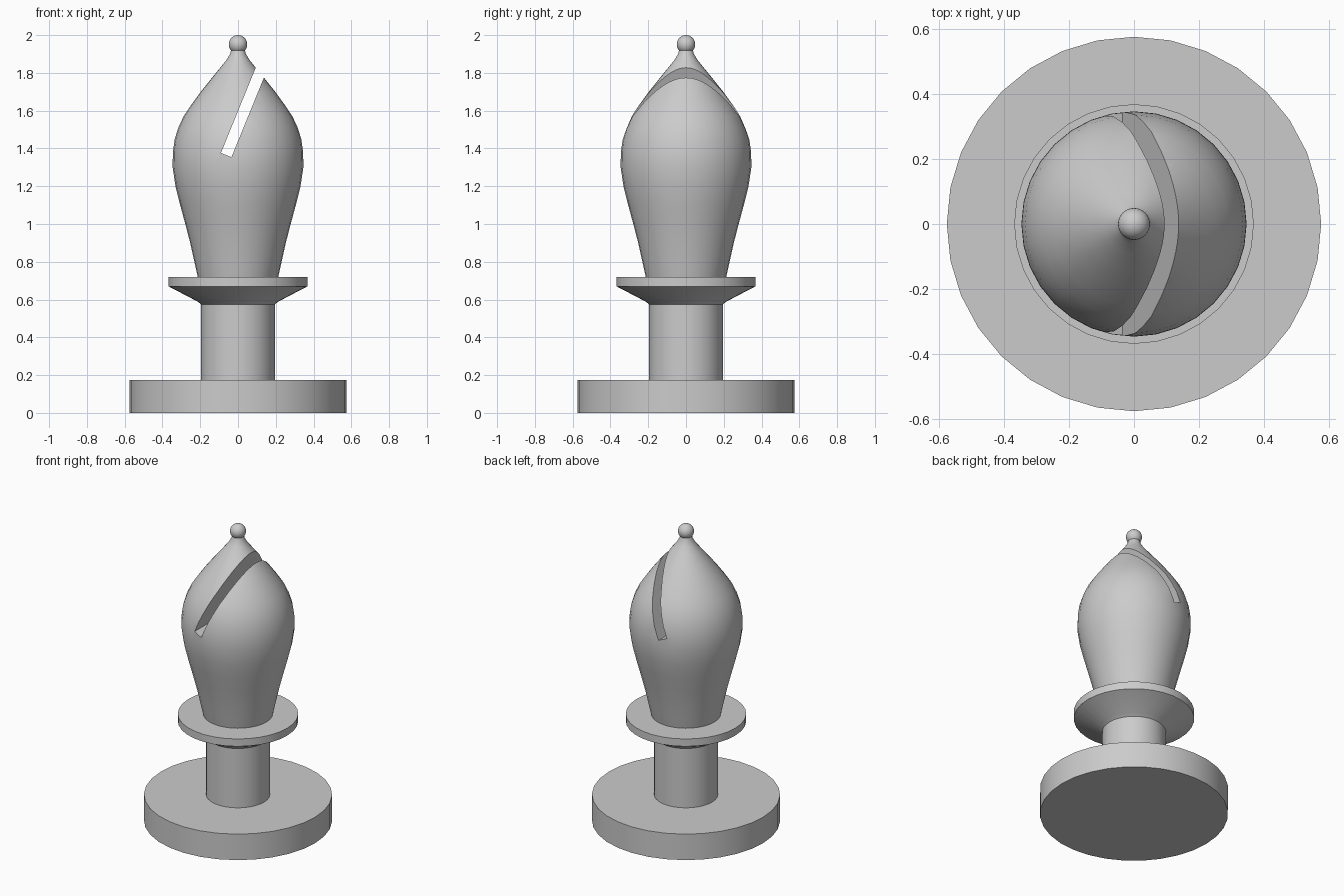
import bpy, bmesh, math

if "Cube" in bpy.data.objects:
    bpy.data.objects.remove(bpy.data.objects["Cube"])

SIDES = 32


def smooth(ob):
    bpy.ops.object.select_all(action='DESELECT')
    ob.select_set(True)
    bpy.context.view_layer.objects.active = ob
    bpy.ops.object.shade_smooth_by_angle(angle=math.radians(35))


def lathe(name, profile, cap_bottom=False, cap_top=False):
    """Spin (radius, z) points around the z axis."""
    bm = bmesh.new()
    rings = []
    for r, z in profile:
        rings.append([bm.verts.new((r * math.cos(2 * math.pi * i / SIDES),
                                    r * math.sin(2 * math.pi * i / SIDES), z))
                      for i in range(SIDES)])
    for a, b in zip(rings, rings[1:]):
        for i in range(SIDES):
            j = (i + 1) % SIDES
            bm.faces.new((a[i], a[j], b[j], b[i]))
    if cap_bottom:
        bm.faces.new(rings[0][::-1])
    if cap_top:
        bm.faces.new(rings[-1])
    mesh = bpy.data.meshes.new(name)
    bm.to_mesh(mesh)
    bm.free()
    ob = bpy.data.objects.new(name, mesh)
    bpy.context.collection.objects.link(ob)
    return ob


# Foot disc, stem and flared collar, each open where the next part joins
base = lathe("base", [(0.575, 0), (0.575, 0.175), (0.195, 0.175)], cap_bottom=True)
stem = lathe("stem", [(0.195, 0.175), (0.195, 0.575)])
collar = lathe("collar", [(0.195, 0.575), (0.215, 0.59), (0.368, 0.67),
                          (0.368, 0.72), (0.21, 0.72)])

# Bulbous head
head = lathe("head", [(0.213, 0.72), (0.231, 0.80), (0.253, 0.90), (0.279, 1.00),
                      (0.306, 1.10), (0.331, 1.20), (0.346, 1.30), (0.345, 1.38),
                      (0.335, 1.45), (0.316, 1.51), (0.288, 1.57), (0.248, 1.63),
                      (0.197, 1.70), (0.141, 1.77), (0.092, 1.83), (0.060, 1.87),
                      (0.042, 1.90), (0.034, 1.93)], cap_bottom=True, cap_top=True)

# Slanted slot cut right through the head
tilt = math.radians(22.2)
width, length = 0.06, 0.8
bottom = (-0.0625, 1.365)
bpy.ops.mesh.primitive_cube_add(
    size=1, rotation=(0, tilt, 0),
    location=(bottom[0] + math.sin(tilt) * length / 2, 0,
              bottom[1] + math.cos(tilt) * length / 2))
cutter = bpy.context.object
cutter.name = "slot_cutter"
cutter.scale = (width, 1.2, length)
cutter.hide_render = True
cut = head.modifiers.new("slot", 'BOOLEAN')
cut.operation = 'DIFFERENCE'
cut.solver = 'EXACT'
cut.object = cutter
bpy.context.view_layer.objects.active = head
bpy.ops.object.modifier_apply(modifier=cut.name)
bpy.data.objects.remove(cutter)

# Small ball on the tip
bpy.ops.mesh.primitive_uv_sphere_add(segments=SIDES, ring_count=16,
                                     radius=0.049, location=(0, 0, 1.951))
ball = bpy.context.object
ball.name = "tip_ball"

for part in (base, stem, collar, head, ball):
    smooth(part)
